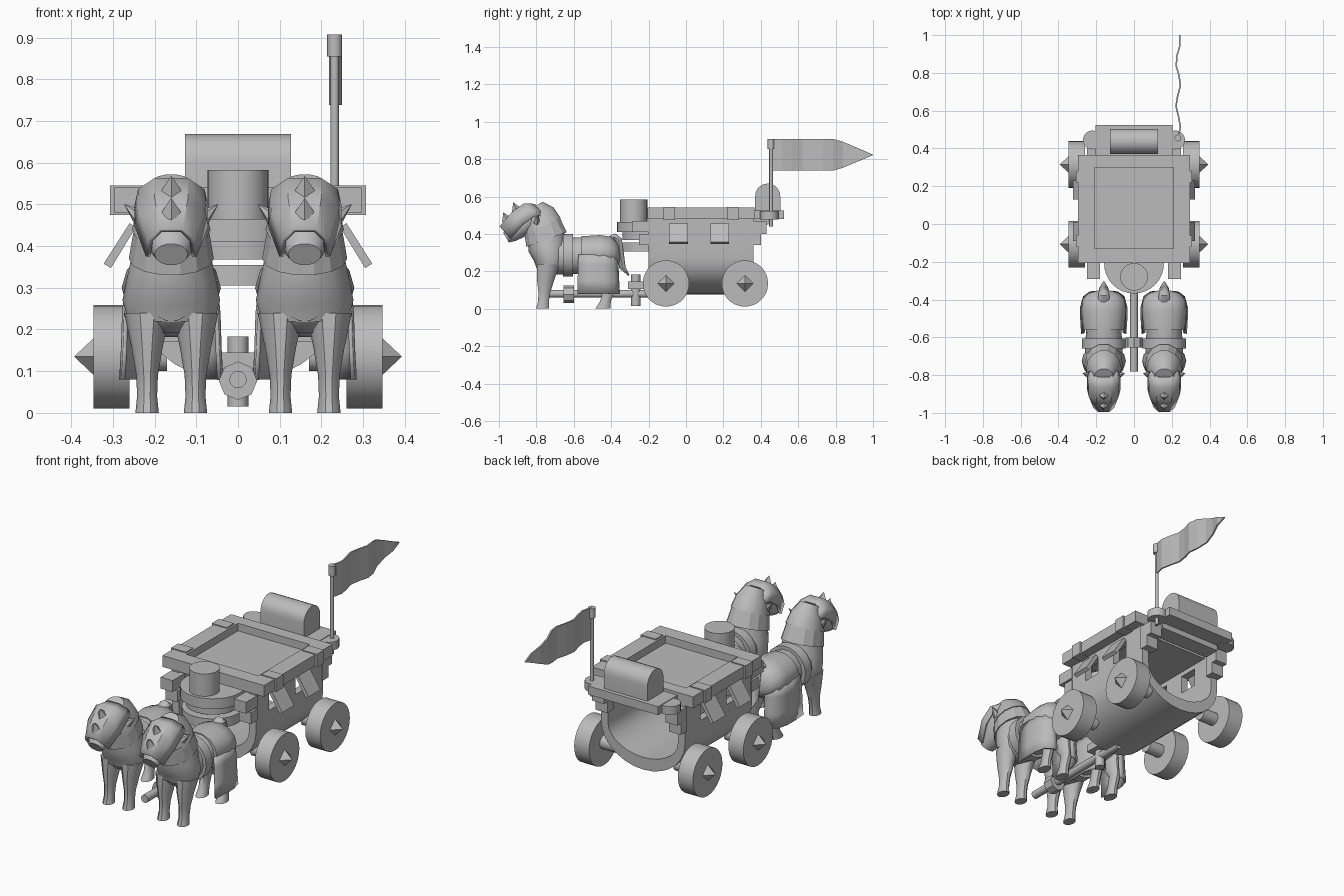
import bpy, bmesh, math
from mathutils import Vector

GREY = bpy.data.materials.new("stone_grey")
GREY.diffuse_color = (0.5, 0.5, 0.5, 1)


def finish(name, bm, smooth=False):
    bmesh.ops.recalc_face_normals(bm, faces=bm.faces)
    me = bpy.data.meshes.new(name)
    bm.to_mesh(me)
    bm.free()
    ob = bpy.data.objects.new(name, me)
    bpy.context.collection.objects.link(ob)
    me.materials.append(GREY)
    if smooth:
        bpy.ops.object.select_all(action='DESELECT')
        ob.select_set(True)
        bpy.context.view_layer.objects.active = ob
        bpy.ops.object.shade_smooth_by_angle(angle=math.radians(40))
    return ob


def skin(name, rings, closed=True, caps=True, smooth=True, thick=0):
    """Bridge rings of equal point count; closed rings make tubes, open ones sheets."""
    bm = bmesh.new()
    vs = [[bm.verts.new(p) for p in r] for r in rings]
    n = len(vs[0])
    for a, b in zip(vs, vs[1:]):
        for i in range(n if closed else n - 1):
            j = (i + 1) % n
            bm.faces.new((a[i], a[j], b[j], b[i]))
    if closed and caps:
        bm.faces.new(vs[0])
        bm.faces.new(vs[-1])
    ob = finish(name, bm, smooth)
    if thick:
        m = ob.modifiers.new("thickness", 'SOLIDIFY')
        m.thickness, m.offset = thick, 0
    return ob


def loft(name, x, rows, n=14, **kw):
    """Ellipse rings: y, z, half width, half depth, tilt of the depth axis."""
    rings = []
    for y, z, w, d, t in rows:
        t = math.radians(t)
        ring = []
        for i in range(n):
            a = math.tau * i / n
            s = d * math.sin(a)
            ring.append((x + w * math.cos(a), y + s * math.cos(t), z + s * math.sin(t)))
        rings.append(ring)
    return skin(name, rings, **kw)


def box(name, x0, x1, y0, y1, z0, z1):
    r = lambda z: [(x0, y0, z), (x1, y0, z), (x1, y1, z), (x0, y1, z)]
    return skin(name, [r(z0), r(z1)], smooth=False)


def rod(name, a, b, r0, r1=None, n=20):
    """Cylinder or cone from point a to point b."""
    a, b = Vector(a), Vector(b)
    d = b - a
    bm = bmesh.new()
    bmesh.ops.create_cone(bm, cap_ends=True, segments=n, radius1=r0,
                          radius2=r0 if r1 is None else r1, depth=d.length)
    bmesh.ops.rotate(bm, verts=bm.verts, matrix=d.to_track_quat('Z', 'Y').to_matrix())
    bmesh.ops.translate(bm, verts=bm.verts, vec=(a + b) / 2)
    return finish(name, bm, n > 8)


# Wagon hull: open U-shaped shell with window holes
def u_curve(w, depth, n=14):
    arc = [(w * math.cos(math.pi * i / n), 0.27 - depth * math.sin(math.pi * i / n)) for i in range(n + 1)]
    return [(w, 0.48)] + arc + [(-w, 0.48)]


profile = u_curve(0.245, 0.195) + u_curve(0.205, 0.13)[::-1]
hull = skin("hull", [[(x, y, z) for x, z in profile] for y in (-0.2, 0.36)])
for wy in (-0.04, 0.18):
    cutter = box("window_cutter", -0.4, 0.4, wy - 0.05, wy + 0.05, 0.35, 0.445)
    cutter.hide_render = True
    cutter.hide_set(True)
    m = hull.modifiers.new("window", 'BOOLEAN')
    m.object, m.solver = cutter, 'EXACT'

# Roof: recessed deck inside a raised rim with clamps
box("roof_deck", -0.22, 0.22, -0.14, 0.31, 0.47, 0.5)
for s, side in ((-1, "left"), (1, "right")):
    box(side + "_roof_rim", min(s * 0.21, s * 0.297), max(s * 0.21, s * 0.297), -0.207, 0.365, 0.48, 0.54)
    for y in (-0.12, 0.22):
        box(side + "_rim_clamp", min(s * 0.22, s * 0.307), max(s * 0.22, s * 0.307), y, y + 0.06, 0.475, 0.545)
    # Stepped beams at both ends of the wagon
    for y0, y1, z0, z1 in ((-0.29, -0.19, 0.41, 0.47), (-0.25, -0.19, 0.34, 0.4),
                           (0.35, 0.43, 0.4, 0.47), (0.35, 0.4, 0.34, 0.4)):
        box(side + "_beam", min(s * 0.18, s * 0.25), max(s * 0.18, s * 0.25), y0, y1, z0, z1)
    # Propped-open shutters
    for wy in (-0.04, 0.18):
        skin(side + "_shutter", [[(s * 0.245, y, 0.445), (s * 0.26, y, 0.455), (s * 0.322, y, 0.358),
                                  (s * 0.305, y, 0.347)] for y in (wy - 0.05, wy + 0.05)], smooth=False)
    # Wheels with spiked hubs
    for wy in (-0.107, 0.315):
        rod(side + "_wheel", (s * 0.26, wy, 0.135), (s * 0.347, wy, 0.135), 0.124, n=28)
        rod(side + "_axle", (s * 0.17, wy, 0.135), (s * 0.27, wy, 0.135), 0.035)
        hub = [[(s * x, wy + r * a, 0.135 + r * b) for a, b in ((1, 0), (0, 1), (-1, 0), (0, -1))]
               for x, r in ((0.34, 0.05), (0.392, 0.001))]
        skin(side + "_hub_spike", hub, smooth=False)
    rod(side + "_platform_end", (s * 0.22, 0.445, 0.478), (s * 0.22, 0.445, 0.522), 0.05)
for y0, y1 in ((-0.207, -0.13), (0.3, 0.365)):
    box("roof_rim_end", -0.21, 0.21, y0, y1, 0.48, 0.54)

# Rear platform and round-topped trunk
box("rear_platform", -0.205, 0.205, 0.36, 0.525, 0.48, 0.525)
box("platform_bracket", -0.18, 0.18, 0.35, 0.44, 0.45, 0.482)
trunk = [(0.37, 0.52), (0.37, 0.6)] + [(0.437 - 0.067 * math.cos(math.pi * i / 12), 0.602 + 0.067 * math.sin(math.pi * i / 12))
                                      for i in range(1, 12)] + [(0.504, 0.6), (0.504, 0.52)]
skin("trunk", [[(x, y, z) for y, z in trunk] for x in (-0.127, 0.127)])

# Pole and rippling pennant
rod("flag_pole", (0.232, 0.455, 0.44), (0.232, 0.455, 0.9), 0.01, n=12)
rod("flag_pole_cap", (0.232, 0.455, 0.855), (0.232, 0.455, 0.907), 0.018, n=12)
rows = []
for i in range(11):
    t = i / 10
    y = 0.46 + 0.54 * t
    h = 0.085 if y < 0.8 else 0.085 * (1 - y) / 0.2 + 0.001
    x = 0.234 + 0.012 * math.sin(t * 15)
    rows.append([(x, y, 0.823 + h), (x, y, 0.823 - h)])
skin("pennant", rows, closed=False, smooth=False, thick=0.008)

# Rounded driver platform at the front
for name, r, z0, z1 in (("lower_step", 0.15, 0.305, 0.355), ("upper_step", 0.13, 0.368, 0.412),
                        ("driver_floor", 0.158, 0.41, 0.465)):
    rod(name, (0, -0.21, z0), (0, -0.21, z1), r, n=32)
rod("driver_seat", (0, -0.28, 0.46), (0, -0.28, 0.583), 0.073, n=24)

# Draw bar with collar and pivot post
rod("draw_bar", (0, -0.78, 0.08), (0, -0.12, 0.08), 0.021, n=12)
rod("draw_bar_collar", (0, -0.655, 0.077), (0, -0.6, 0.077), 0.046, n=8)
rod("pivot_post", (0, -0.268, 0.015), (0, -0.268, 0.183), 0.025, n=12)
box("pivot_block", -0.05, 0.05, -0.31, -0.2, 0.105, 0.145)


def horse(p, x):
    loft(p + "torso", x, [(-0.8, .27, .05, .05, 90), (-0.77, .27, .09, .08, 90), (-0.68, .28, .1, .1, 90),
         (-0.55, .285, .093, .1, 90), (-0.46, .29, .112, .1, 90), (-0.4, .295, .105, .09, 90),
         (-0.365, .29, .07, .06, 90), (-0.355, .285, .03, .03, 90)])
    loft(p + "neck", x, [(-0.71, .25, .1, .08, 8), (-0.74, .36, .09, .1, 18), (-0.775, .44, .083, .1, 24),
         (-0.79, .5, .07, .085, 28), (-0.805, .54, .045, .045, 30)])
    # Chest guard and overlapping neck plates
    loft(p + "chest_guard", x, [(-0.725, .225, .105, .075, 5), (-0.725, .27, .117, .09, 8), (-0.74, .33, .105, .105, 14),
         (-0.75, .39, .092, .1, 18)], n=16)
    loft(p + "lower_neck_plate", x, [(-0.745, .37, .102, .118, 20), (-0.772, .45, .088, .106, 25)], smooth=False)
    loft(p + "upper_neck_plate", x, [(-0.765, .44, .094, .108, 25), (-0.785, .5, .078, .09, 28),
         (-0.805, .55, .05, .045, 30)])
    # Head with armoured face plate
    loft(p + "head", x, [(-0.8, .51, .06, .04, 129), (-0.84, .475, .07, .066, 129), (-0.89, .435, .06, .06, 129),
         (-0.935, .4, .053, .046, 125), (-0.962, .38, .04, .03, 120)])
    plate = []
    for y, z, w in ((-0.81, 0.555, 0.06), (-0.865, 0.558, 0.075), (-0.93, 0.51, 0.075), (-0.992, 0.437, 0.05)):
        plate.append([(x + w * a, y + 0.055 * b, z - 0.062 * b) for a, b in
                      ((-1.1, 1), (-1, .4), (-.5, 0), (.5, 0), (1, .4), (1.1, 1))])
    skin(p + "face_plate", plate, closed=False, thick=0.012)
    for y, z in ((-0.905, 0.527), (-0.958, 0.474)):
        rod(p + "brow_spike", (x, y, z), (x, y - 0.018, z + 0.04), 0.028, 0.001, n=4)
    # Legs with hooves
    for s in (-1, 1):
        lx = x + s * 0.058
        loft(p + "front_leg", lx, [(-0.735, .24, .055, .065, 0), (-0.75, .16, .038, .05, 0), (-0.757, .09, .026, .034, 0),
             (-0.762, .04, .024, .03, 0), (-0.768, 0, .028, .036, 0)], n=10)
        loft(p + "hind_leg", lx, [(-0.45, .27, .05, .08, 0), (-0.44, .18, .036, .06, 0), (-0.41, .11, .026, .034, 0),
             (-0.43, .04, .024, .03, 0), (-0.445, 0, .028, .042, 0)], n=10)
        rod(p + "ear", (x + s * 0.072, -0.8, 0.465), (x + s * 0.112, -0.79, 0.5), 0.022, 0.001, n=6)
        # Hanging side cloth that wraps the rump corner
        cloth = []
        for z, w, e in ((0.29, 0.108, 0), (0.24, 0.113, 0.004), (0.15, 0.116, 0.008), (0.08, 0.12, 0.012)):
            cloth.append([(x + s * w * a, b + e * c, z) for a, b, c in
                          ((.96, -.575, -.5), (1, -.5, 0), (1, -.44, 0), (.88, -.395, .8), (.62, -.375, 1), (.4, -.37, 1))])
        skin(p + "side_cloth", cloth, closed=False, thick=0.01)
    # Girth strap, rump cover and tail
    loft(p + "girth_strap", x, [(-0.658, .285, .115, .115, 90), (-0.605, .285, .115, .115, 90)], n=18)
    loft(p + "rump_cover", x, [(-0.56, .295, .108, .095, 90), (-0.46, .3, .119, .096, 90), (-0.4, .3, .112, .087, 90),
         (-0.365, .29, .08, .06, 90), (-0.352, .285, .03, .03, 90)])
    loft(p + "tail", x, [(-0.42, .36, .035, .025, 90), (-0.385, .385, .03, .02, 70), (-0.36, .37, .026, .018, 20),
         (-0.352, .3, .026, .02, 5), (-0.34, .22, .024, .018, 10), (-0.305, .178, .003, .004, 40)], n=10)


horse("left_horse_", -0.16)
horse("right_horse_", 0.16)
